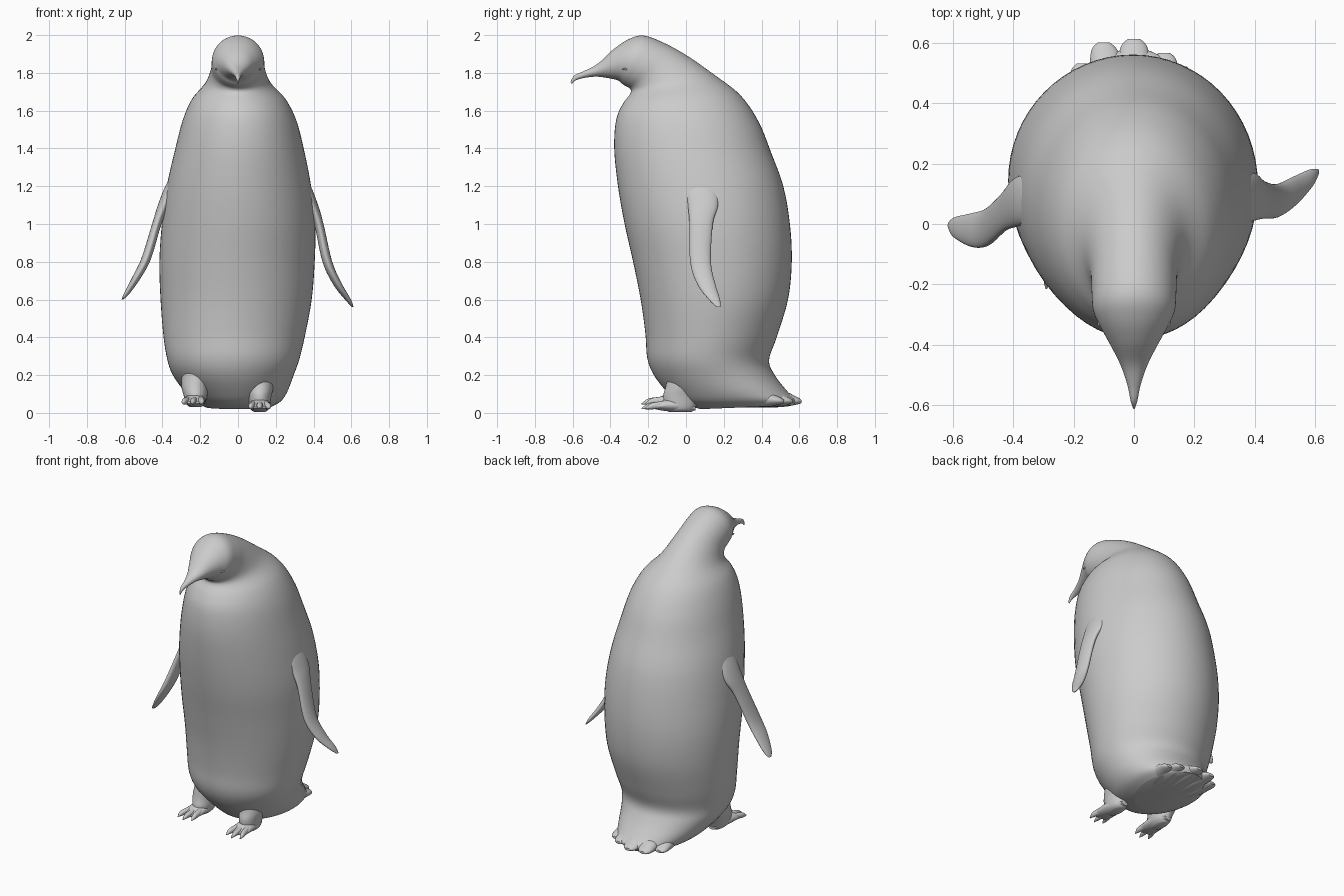
import bpy, bmesh, math
from mathutils import Vector

N = 40


def catmull(rows, steps):
    """Smoothly resample a list of parameter rows."""
    out = []
    for i in range(len(rows) - 1):
        p0, p1 = rows[max(i - 1, 0)], rows[i]
        p2, p3 = rows[i + 1], rows[min(i + 2, len(rows) - 1)]
        for s in range(steps):
            t = s / steps
            out.append([0.5 * (2 * b + (c - a) * t + (2 * a - 5 * b + 4 * c - d) * t * t
                               + (3 * b - a - 3 * c + d) * t ** 3)
                        for a, b, c, d in zip(p0, p1, p2, p3)])
    out.append(list(rows[-1]))
    return out


def loft(name, rows, ring, steps=5, n=N):
    """Skin elliptical rings; ring(row) gives centre and two half axes."""
    bm = bmesh.new()
    loops = []
    for row in catmull(rows, steps):
        c, u, v = ring(row)
        loops.append([bm.verts.new(c + u * math.cos(k * math.tau / n) + v * math.sin(k * math.tau / n))
                      for k in range(n)])
    for a, b in zip(loops, loops[1:]):
        for k in range(n):
            bm.faces.new((a[k], a[(k + 1) % n], b[(k + 1) % n], b[k]))
    for end in (loops[0], loops[-1]):
        bmesh.ops.contextual_create(bm, geom=end)
    bmesh.ops.recalc_face_normals(bm, faces=bm.faces)
    me = bpy.data.meshes.new(name)
    bm.to_mesh(me)
    bm.free()
    ob = bpy.data.objects.new(name, me)
    bpy.context.collection.objects.link(ob)
    bpy.ops.object.select_all(action='DESELECT')
    bpy.context.view_layer.objects.active = ob
    ob.select_set(True)
    bpy.ops.object.shade_smooth_by_angle(angle=math.radians(50))
    return ob


def tilted(r):   # front y, front z, back y, back z, half width, x offset
    f, b = Vector((r[5], r[0], r[1])), Vector((r[5], r[2], r[3]))
    return (f + b) / 2, (f - b) / 2, Vector((r[4], 0, 0))


def level(r):    # x, y, z, x radius, y radius
    return Vector(r[:3]), Vector((r[3], 0, 0)), Vector((0, r[4], 0))


def upright(r):  # x, y, z, x radius, z radius
    return Vector(r[:3]), Vector((r[3], 0, 0)), Vector((0, 0, r[4]))


# Body, neck, head and beak in one continuous skin
body = loft("body", [
    (0.08, 0.02, 0.57, 0.04, 0.17, 0.0),
    (-0.03, 0.05, 0.58, 0.07, 0.225, 0.0),
    (-0.10, 0.11, 0.54, 0.11, 0.27, -0.01),
    (-0.17, 0.20, 0.47, 0.20, 0.32, -0.025),
    (-0.205, 0.29, 0.44, 0.28, 0.35, -0.025),
    (-0.215, 0.42, 0.48, 0.40, 0.375, -0.02),
    (-0.24, 0.60, 0.54, 0.60, 0.40, -0.01),
    (-0.28, 0.80, 0.56, 0.80, 0.411, -0.005),
    (-0.325, 1.00, 0.55, 1.00, 0.406, 0.003),
    (-0.36, 1.20, 0.515, 1.20, 0.382, 0.005),
    (-0.38, 1.40, 0.45, 1.38, 0.342, 0.008),
    (-0.37, 1.55, 0.385, 1.54, 0.302, 0.008),
    (-0.335, 1.635, 0.29, 1.68, 0.25, 0.004),
    (-0.295, 1.69, 0.15, 1.79, 0.175, 0.0),
    (-0.295, 1.715, 0.0, 1.895, 0.145, 0.0),
    (-0.32, 1.73, -0.13, 1.965, 0.14, 0.0),
    (-0.335, 1.74, -0.23, 1.998, 0.135, 0.0),
    (-0.36, 1.76, -0.31, 1.975, 0.113, 0.0),
    (-0.41, 1.772, -0.39, 1.92, 0.078, 0.0),
    (-0.47, 1.78, -0.465, 1.85, 0.044, 0.0),
    (-0.53, 1.775, -0.535, 1.812, 0.022, 0.0),
    (-0.58, 1.762, -0.59, 1.787, 0.011, 0.0),
    (-0.605, 1.742, -0.612, 1.752, 0.003, 0.0)], tilted, n=64)

# Flippers: one swings back, the other forward
loft("flipper_right", [
    (0.30, 0.08, 1.32, 0.02, 0.05), (0.355, 0.08, 1.20, 0.03, 0.08),
    (0.392, 0.09, 1.10, 0.032, 0.08), (0.428, 0.08, 1.00, 0.025, 0.062),
    (0.473, 0.077, 0.80, 0.026, 0.055), (0.528, 0.108, 0.68, 0.024, 0.048),
    (0.582, 0.15, 0.60, 0.016, 0.03), (0.608, 0.172, 0.56, 0.004, 0.01)], level)
loft("flipper_left", [
    (-0.30, 0.08, 1.32, 0.02, 0.05), (-0.355, 0.08, 1.20, 0.03, 0.08),
    (-0.392, 0.07, 1.10, 0.032, 0.08), (-0.43, 0.04, 1.00, 0.025, 0.064),
    (-0.485, -0.01, 0.82, 0.026, 0.062), (-0.535, -0.02, 0.72, 0.024, 0.056),
    (-0.59, -0.012, 0.63, 0.015, 0.035), (-0.612, -0.005, 0.60, 0.004, 0.012)], level)


# Feet: short leg, webbed pad and three clawed toes each
def foot(side, x, z, turn):
    loft("leg_" + side, [
        (x * 0.9, 0.05, 0.26, 0.09, 0.14), (x, 0.0, 0.15, 0.075, 0.105),
        (x, -0.025, 0.09, 0.062, 0.095), (x, -0.03, z + 0.02, 0.05, 0.08),
        (x, -0.03, z, 0.03, 0.06)], level)
    loft("foot_pad_" + side, [
        (x, 0.05, z + 0.02, 0.025, 0.012), (x, -0.03, z + 0.035, 0.052, 0.035),
        (x + turn * 0.4, -0.11, z + 0.035, 0.058, 0.03),
        (x + turn * 0.7, -0.165, z + 0.027, 0.054, 0.012),
        (x + turn * 0.8, -0.18, z + 0.025, 0.046, 0.005)], upright)
    for i, name in enumerate(("outer", "middle", "inner")):
        s = i - 1
        reach = 0.03 - 0.02 * abs(s)
        loft(f"toe_{name}_{side}", [
            (x + s * 0.025, -0.07, z + 0.04, 0.018, 0.025),
            (x + s * 0.037 + turn * 0.5, -0.14, z + 0.035, 0.018, 0.02),
            (x + s * 0.046 + turn * 0.9, -0.18 - reach * 0.6, z + 0.03, 0.014, 0.016),
            (x + s * 0.05 + turn, -0.205 - reach, z + 0.018, 0.002, 0.003)],
            upright, n=16)


foot("right", 0.115, 0.005, 0.0)
foot("left", -0.225, 0.03, -0.015)

# Fan of tail feathers along the trailing edge
for i, (x, y) in enumerate(((-0.17, 0.53), (-0.10, 0.60), (0.0, 0.612), (0.10, 0.565), (0.155, 0.52))):
    loft(f"tail_feather_{i + 1}", [
        (x * 0.7, 0.30, 0.07, 0.06, 0.04), (x * 0.85, y - 0.12, 0.075, 0.06, 0.045),
        (x * 0.97, y - 0.03, 0.065, 0.045, 0.022), (x, y, 0.06, 0.02, 0.008)], upright, n=24)

# Small closed eyes set on the head surface
for side, x in (("right", 0.115), ("left", -0.115)):
    bpy.context.view_layer.update()
    hit, loc, nor, idx = body.ray_cast(Vector((x, -2, 1.82)), Vector((0, 1, 0)))
    if hit:
        loft("eye_" + side, [
            (x, loc.y - 0.016, 1.82, 0.002, 0.001), (x, loc.y - 0.006, 1.82, 0.006, 0.005),
            (x, loc.y + 0.01, 1.82, 0.006, 0.005), (x, loc.y + 0.02, 1.82, 0.002, 0.001)],
            upright, steps=3, n=12)
